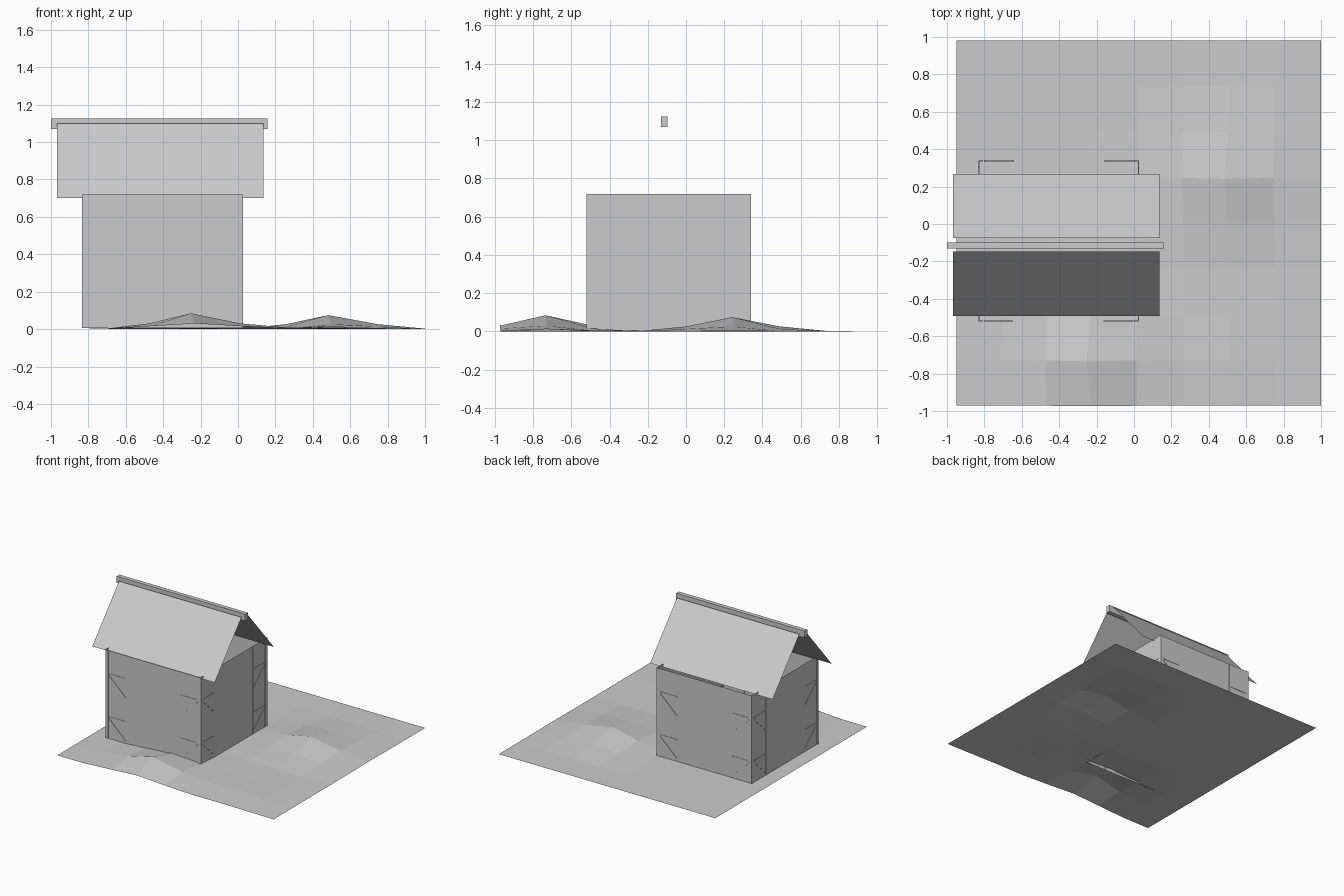
import bpy, bmesh, math
from mathutils import Vector

if "Cube" in bpy.data.objects:
    bpy.data.objects.remove(bpy.data.objects["Cube"])


def make(name, verts, faces):
    me = bpy.data.meshes.new(name)
    me.from_pydata([tuple(v) for v in verts], [], faces)
    ob = bpy.data.objects.new(name, me)
    bpy.context.collection.objects.link(ob)
    return ob


def sheet(name, a, b, c, d):
    return make(name, [a, b, c, d], [(0, 1, 2, 3)])


def beam(name, p, q, side, out):
    """Box running from p to q; side and out are half-extent vectors."""
    p, q = Vector(p), Vector(q)
    v = [e + s * side + t * out for e in (p, q) for s, t in ((-1, -1), (1, -1), (1, 1), (-1, 1))]
    ob = make(name, v, [(0, 1, 2, 3), (7, 6, 5, 4), (0, 4, 5, 1), (1, 5, 6, 2), (2, 6, 7, 3), (3, 7, 4, 0)])
    bm = bmesh.new()
    bm.from_mesh(ob.data)
    bmesh.ops.recalc_face_normals(bm, faces=bm.faces)
    bm.to_mesh(ob.data)
    bm.free()
    return ob


# Ground: 8 x 8 grid with a few soft mounds
mounds = [(-0.22, -0.727, 0.085), (0.512, 0.249, 0.075), (0.512, -0.727, 0.015)]
bpy.ops.mesh.primitive_grid_add(x_subdivisions=8, y_subdivisions=8, size=1.95, location=(0, 0, 0))
ground = bpy.context.object
ground.name = "ground"
for v in ground.data.vertices:
    v.co.x += 0.025
    v.co.y += 0.005
    x, y = v.co.x, v.co.y
    for mx, my, h in mounds:
        f = max(0, 1 - math.hypot(x - mx, y - my) / 0.6) ** 2
        v.co.z += h * f
        v.co.x -= 0.4 * h * f
        v.co.y -= 0.1 * h * f

# Walls: thin open-topped sheets
X0, X1, Y0, Y1, Z0, Z1 = -0.83, 0.025, -0.518, 0.338, 0.005, 0.72
walls = {  # start corner, end corner, outward normal
    "front": ((X0, Y0), (X1, Y0), (0, -1)),
    "right": ((X1, Y0), (X1, Y1), (1, 0)),
    "back": ((X1, Y1), (X0, Y1), (0, 1)),
    "left": ((X0, Y1), (X0, Y0), (-1, 0)),
}
UP = Vector((0, 0, 1))
for name, (a, b, n) in walls.items():
    a, b, n = Vector((*a, 0)), Vector((*b, 0)), Vector((*n, 0))
    sheet(name + "_wall", a + UP * Z0, b + UP * Z0, b + UP * Z1, a + UP * Z1)
    length = (b - a).length
    u = (b - a).normalized()
    out = n * 0.003

    # Thin framing strips at both ends of each wall
    for end in (0, 1):
        def at(d, z):
            return a + u * (length - d if end else d) + UP * z

        beam(name + "_corner_post", at(0.012, Z0), at(0.012, Z1), u * 0.012, out)
        if end or name in ("left", "right"):
            beam(name + "_inner_post", at(0.183, Z0), at(0.183, Z1), u * 0.005, out)
        for z in (0.53, 0.18):
            beam(name + "_rail", at(0.03, z), at(0.18, z), UP * 0.004, out)
            p, q = at(0.03, z - 0.015), at(0.18, z - 0.155)
            beam(name + "_brace", p, q, (q - p).normalized().cross(n) * 0.004, out)

# Roof: two sloping sheets and a ridge beam
RX0, RX1, RY = -0.968, 0.135, -0.112
for s, name in ((-1, "front_roof"), (1, "back_roof")):
    p = [(RX0, RY + s * 0.38, 0.70), (RX1, RY + s * 0.38, 0.70),
         (RX1, RY + s * 0.036, 1.10), (RX0, RY + s * 0.036, 1.10)]
    sheet(name, *(p if s < 0 else p[::-1]))
beam("ridge_beam", (-1.0, -0.115, 1.0975), (0.157, -0.115, 1.0975),
     Vector((0, 0.017, 0)), UP * 0.0275)
